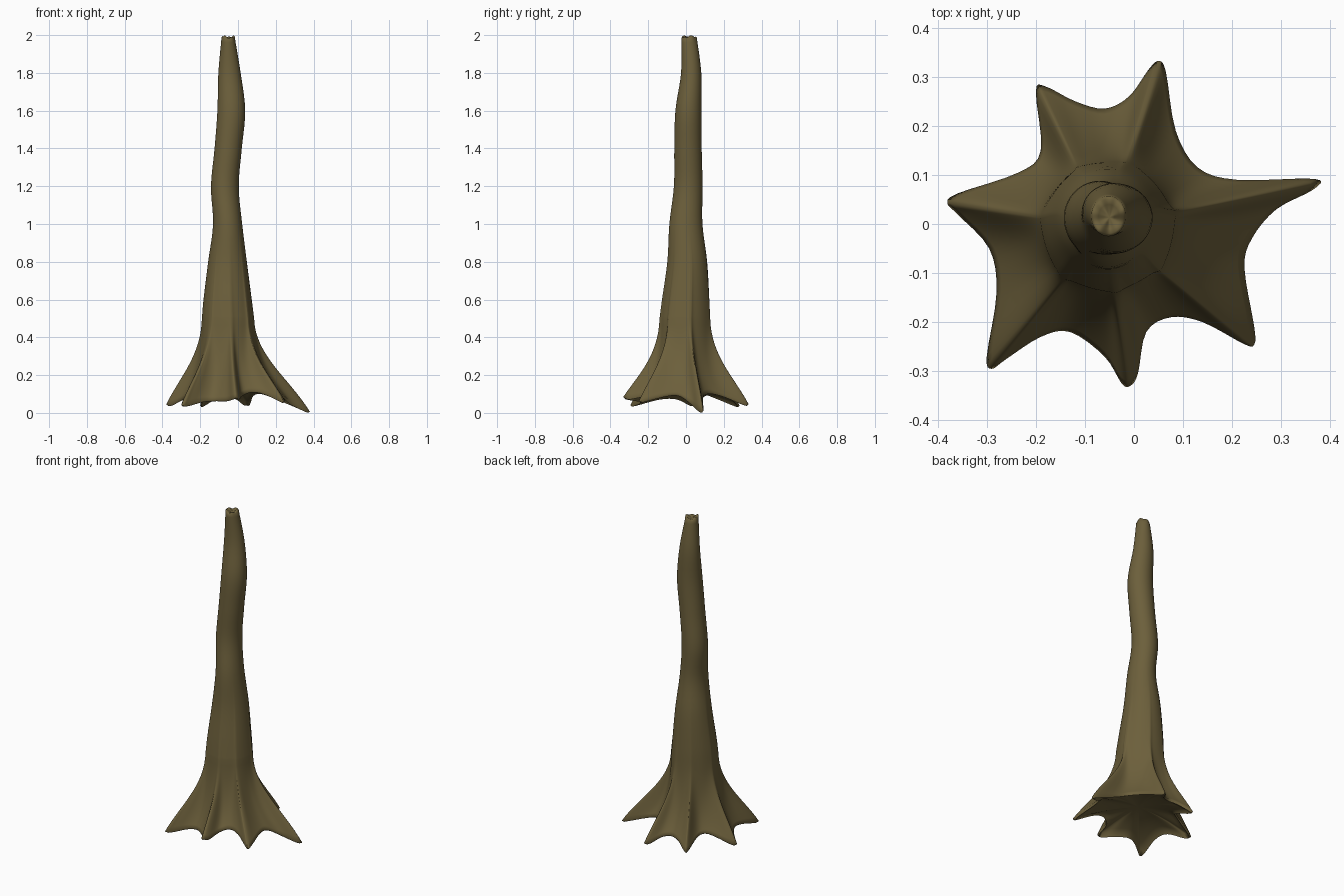
import bpy, bmesh, math
from mathutils import Vector

if "Cube" in bpy.data.objects:
    bpy.data.objects.remove(bpy.data.objects["Cube"])

# Root outline seen from above, counter-clockwise: x, y, z of the lower edge
OUTLINE = [
    (.29, .03, .05), (.365, .07, .012), (.368, .092, .012), (.21, .09, .08), (.13, .115, .11),
    (.085, .19, .10), (.065, .31, .05), (.05, .332, .045), (.03, .315, .05), (-.01, .26, .08),
    (-.06, .235, .09), (-.12, .25, .08), (-.18, .28, .045), (-.2, .27, .04), (-.19, .15, .09),
    (-.235, .105, .10), (-.36, .062, .05), (-.38, .042, .045), (-.36, .02, .045),
    (-.295, -.05, .08), (-.28, -.14, .08), (-.3, -.27, .045), (-.29, -.295, .04),
    (-.26, -.275, .045), (-.19, -.23, .065), (-.13, -.22, .07), (-.06, -.27, .07),
    (-.025, -.325, .08), (-.008, -.33, .085), (.008, -.305, .08), (.025, -.22, .10),
    (.075, -.19, .12), (.14, -.2, .11), (.225, -.245, .07), (.245, -.245, .06),
    (.245, -.21, .07), (.225, -.09, .10), (.24, -.03, .095)]

# Trunk: z, left x, right x, front y, back y
TRUNK = [
    (.5, -.19, .084, -.14, .132), (.6, -.182, .072, -.127, .127), (.8, -.158, .047, -.099, .113),
    (1.0, -.132, .022, -.088, .087), (1.2, -.143, .004, -.064, .088), (1.4, -.124, .02, -.062, .083),
    (1.6, -.109, .038, -.056, .082), (1.8, -.104, .014, -.026, .081), (1.986, -.087, -.017, -.025, .057)]


def catmull(a, b, c, d, t):
    return tuple(.5 * (2 * q + (r - p) * t + (2 * p - 5 * q + 4 * r - s) * t * t
                       + (3 * q - p - 3 * r + s) * t ** 3) for p, q, r, s in zip(a, b, c, d))


def spline(pts, steps, closed):
    n, out = len(pts), []
    get = (lambda i: pts[i % n]) if closed else (lambda i: pts[max(0, min(n - 1, i))])
    for i in range(n if closed else n - 1):
        out += [catmull(get(i - 1), get(i), get(i + 1), get(i + 2), k / steps) for k in range(steps)]
    return out if closed else out + [pts[-1]]


rim = [Vector(p) for p in spline(OUTLINE, 4, True)]
angles = [math.atan2(p.y, p.x + .05) for p in rim]


def trunk_ring(row):
    z, x0, x1, y0, y1 = row
    fade = max(0, min(1, (.95 - z) / .45))      # root ridges fade out up the trunk
    ring = []
    for p, a in zip(rim, angles):
        k = 1 + fade * max(-.08, min(.02, .45 * (math.hypot(p.x + .03, p.y) - .32)))
        ring.append(Vector(((x0 + x1) / 2 + k * (x1 - x0) / 2 * math.cos(a),
                            (y0 + y1) / 2 + k * (y1 - y0) / 2 * math.sin(a), z)))
    return ring


rings = []
# Broken top: shallow dish with a softly uneven, rounded edge
top = trunk_ring(TRUNK[-1])
mid = sum(top, Vector()) / len(top)
for a, v in zip(angles, top):
    v.z += .006 * math.sin(2 * a + .6) + .004 * math.sin(5 * a)
for s, dz in ((.3, -.005), (.6, 0), (.85, .005)):
    rings.append([mid.lerp(v, s) + Vector((0, 0, dz)) for v in top])
rings.append(top)

# Trunk shaft
rows = spline(TRUNK, 5, False)
rings += [trunk_ring(r) for r in reversed(rows[:-1])]

# Root flare: each column sweeps from the trunk out to the root edge
base = rings[-1]
for i in range(1, 17):
    t = i / 16
    u = 1 - t
    ring = []
    for p0, p3 in zip(base, rim):
        root = max(0, min(1, (math.hypot(p3.x + .03, p3.y) - .22) / .12))
        p1 = p0.lerp(p3, .03)
        p1.z = .3
        p2 = p0.lerp(p3, .42 + .2 * root)
        p2.z = p3.z + .085 + root * (.03 + .9 * max(0, .08 - p3.z))
        ring.append(u ** 3 * p0 + 3 * u * u * t * p1 + 3 * u * t * t * p2 + t ** 3 * p3)
    rings.append(ring)

# Domed hollow underside with slightly rounded root edges
hub = Vector((-.03, 0, .13))
for s in (.03, .1, .22, .4, .6, .8):
    ring = []
    for p in rim:
        q = p.lerp(hub, s)
        q.z = p.z + (hub.z - p.z) * (1 - (1 - s) ** 2) - .012 * (s == .03)
        ring.append(q)
    rings.append(ring)

bm = bmesh.new()
grid = [[bm.verts.new(v) for v in ring] for ring in rings]
n = len(rim)
for hi, lo in zip(grid, grid[1:]):
    for j in range(n):
        k = (j + 1) % n
        bm.faces.new((hi[j], lo[j], lo[k], hi[k]))
for ring, centre in ((grid[0], mid - Vector((0, 0, .006))), (grid[-1], hub)):
    c = bm.verts.new(centre)
    for j in range(n):
        bm.faces.new((c, ring[j], ring[(j + 1) % n]))
bmesh.ops.recalc_face_normals(bm, faces=bm.faces)

mesh = bpy.data.meshes.new("tree_trunk")
bm.to_mesh(mesh)
bm.free()
bark = bpy.data.materials.new("brown_bark")
bark.diffuse_color = (.15, .115, .044, 1)
bark.use_nodes = True
bark.node_tree.nodes["Principled BSDF"].inputs["Base Color"].default_value = bark.diffuse_color
mesh.materials.append(bark)
trunk = bpy.data.objects.new("tree_trunk", mesh)
bpy.context.collection.objects.link(trunk)
bpy.context.view_layer.objects.active = trunk
trunk.select_set(True)
bpy.ops.object.shade_smooth_by_angle(angle=math.radians(80))
